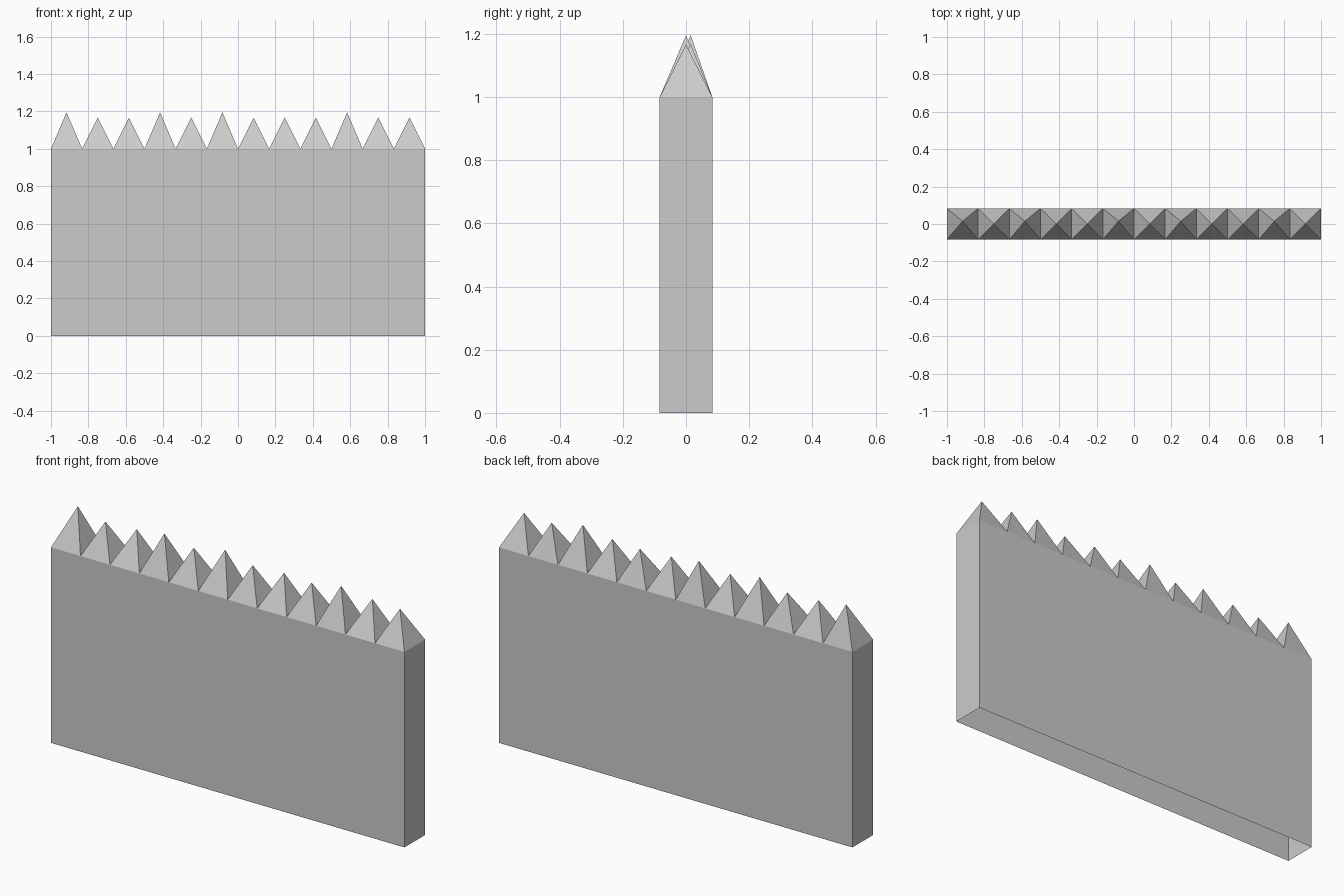
import bpy
import bmesh
from mathutils import Matrix, Vector

if "Cube" in bpy.data.objects:
    bpy.data.objects.remove(bpy.data.objects["Cube"])

SPIKES = 12
CELL = 2.0 / SPIKES
TALL = {0, 3, 5, 9}            # spikes that stand a little higher
SHIFTED = {0, 2, 5, 7, 10}     # spikes whose tip leans slightly back

bm = bmesh.new()

# Top strip: one square cell per spike
bmesh.ops.create_grid(bm, x_segments=SPIKES, y_segments=1, size=1.0,
                      matrix=Matrix.Translation((0, 0, 1)) @ Matrix.Diagonal((1, CELL / 2, 1, 1)))
cells = sorted(bm.faces, key=lambda f: f.calc_center_median().x)

# Wall sides: drop the outline to the ground, leaving the underside open
rim = [e for e in bm.edges if e.is_boundary]
sides = bmesh.ops.extrude_edge_only(bm, edges=rim)["geom"]
for v in sides:
    if isinstance(v, bmesh.types.BMVert):
        v.co.z = 0.0

# Spikes: raise the middle of each cell into a four-sided point
for i, cell in enumerate(cells):
    tip = bmesh.ops.poke(bm, faces=[cell])["verts"][0]
    tip.co += Vector((0, 0.015 if i in SHIFTED else 0, 0.195 if i in TALL else CELL))

# Merge the flat wall strips into single faces
uprights = [e for e in bm.edges if len(e.link_faces) == 2
            and abs(e.verts[0].co.z - e.verts[1].co.z) > 0.9
            and abs(e.verts[0].co.x) < 0.99]
bmesh.ops.dissolve_edges(bm, edges=uprights, use_verts=False)

bmesh.ops.recalc_face_normals(bm, faces=bm.faces)
mesh = bpy.data.meshes.new("spiked_wall")
bm.to_mesh(mesh)
bm.free()
wall = bpy.data.objects.new("spiked_wall", mesh)
bpy.context.collection.objects.link(wall)
